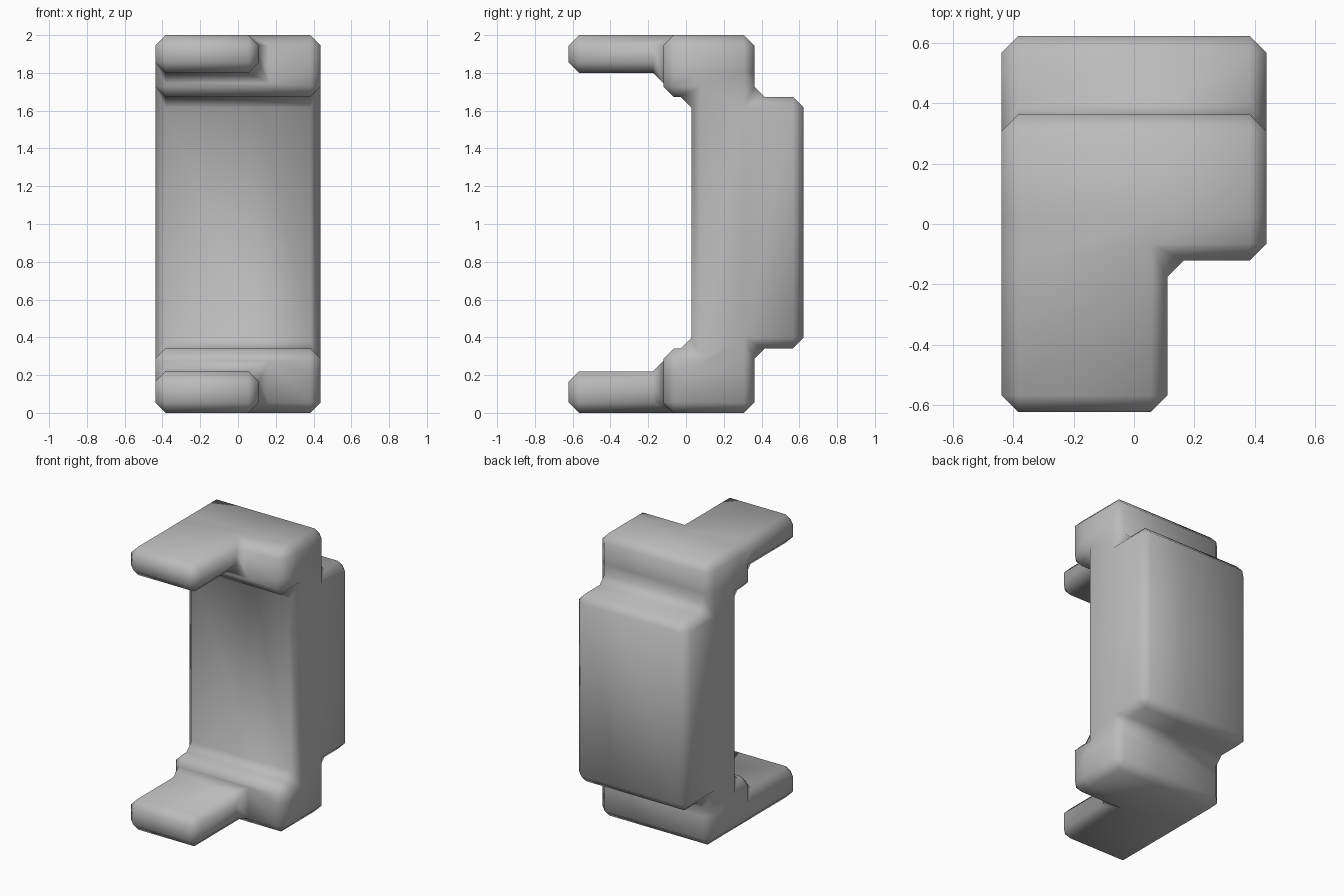
import bpy, bmesh
from math import radians

if "Cube" in bpy.data.objects:
    bpy.data.objects.remove(bpy.data.objects["Cube"])

# Cut planes shared by all blocks of the clamp
XS = [-0.438, 0.11, 0.438]
YS = [-0.622, -0.12, 0.028, 0.362, 0.622]
ZS = [0.0, 0.22, 0.342, 1.672, 1.8, 2.0]


def filled(i, j, k):
    """True where the clamp is solid in grid cell (i, j, k)."""
    if not (0 <= i < 2 and 0 <= j < 4 and 0 <= k < 5):
        return False
    if j == 0:                      # narrow arms, left part only
        return i == 0 and k in (0, 4)
    if j == 1:                      # full-width shoulders
        return k != 2
    if j == 2:                      # spine
        return True
    return k == 2                   # raised back pad


# Outer skin of the solid cells
bm = bmesh.new()
cache = {}


def vert(c):
    if c not in cache:
        cache[c] = bm.verts.new((XS[c[0]], YS[c[1]], ZS[c[2]]))
    return cache[c]


for i in range(2):
    for j in range(4):
        for k in range(5):
            if not filled(i, j, k):
                continue
            cell = (i, j, k)
            for axis in range(3):
                for side in (0, 1):
                    n = list(cell)
                    n[axis] += 1 if side else -1
                    if filled(*n):
                        continue
                    u, v = (axis + 1) % 3, (axis + 2) % 3
                    quad = []
                    for du, dv in ((0, 0), (1, 0), (1, 1), (0, 1)):
                        c = list(cell)
                        c[axis] += side
                        c[u] += du
                        c[v] += dv
                        quad.append(vert(tuple(c)))
                    bm.faces.new(quad if side else quad[::-1])

# Merge coplanar faces so that only real corners remain
bmesh.ops.dissolve_limit(bm, angle_limit=radians(1), verts=bm.verts[:], edges=bm.edges[:])
bmesh.ops.recalc_face_normals(bm, faces=bm.faces[:])
mesh = bpy.data.meshes.new("clamp_bracket")
bm.to_mesh(mesh)
bm.free()
mesh.shade_smooth()
clamp = bpy.data.objects.new("clamp_bracket", mesh)
bpy.context.collection.objects.link(clamp)

# Wide single chamfers, smoothed over for a soft cast look
bev = clamp.modifiers.new("chamfered_edges", 'BEVEL')
bev.width = 0.055
bev.segments = 1
bev.limit_method = 'ANGLE'
bev.angle_limit = radians(30)

# Dark grey
grey = bpy.data.materials.new("dark_grey")
grey.diffuse_color = (0.5, 0.5, 0.5, 1)
grey.use_nodes = True
grey.node_tree.nodes["Principled BSDF"].inputs["Base Color"].default_value = grey.diffuse_color
mesh.materials.append(grey)
